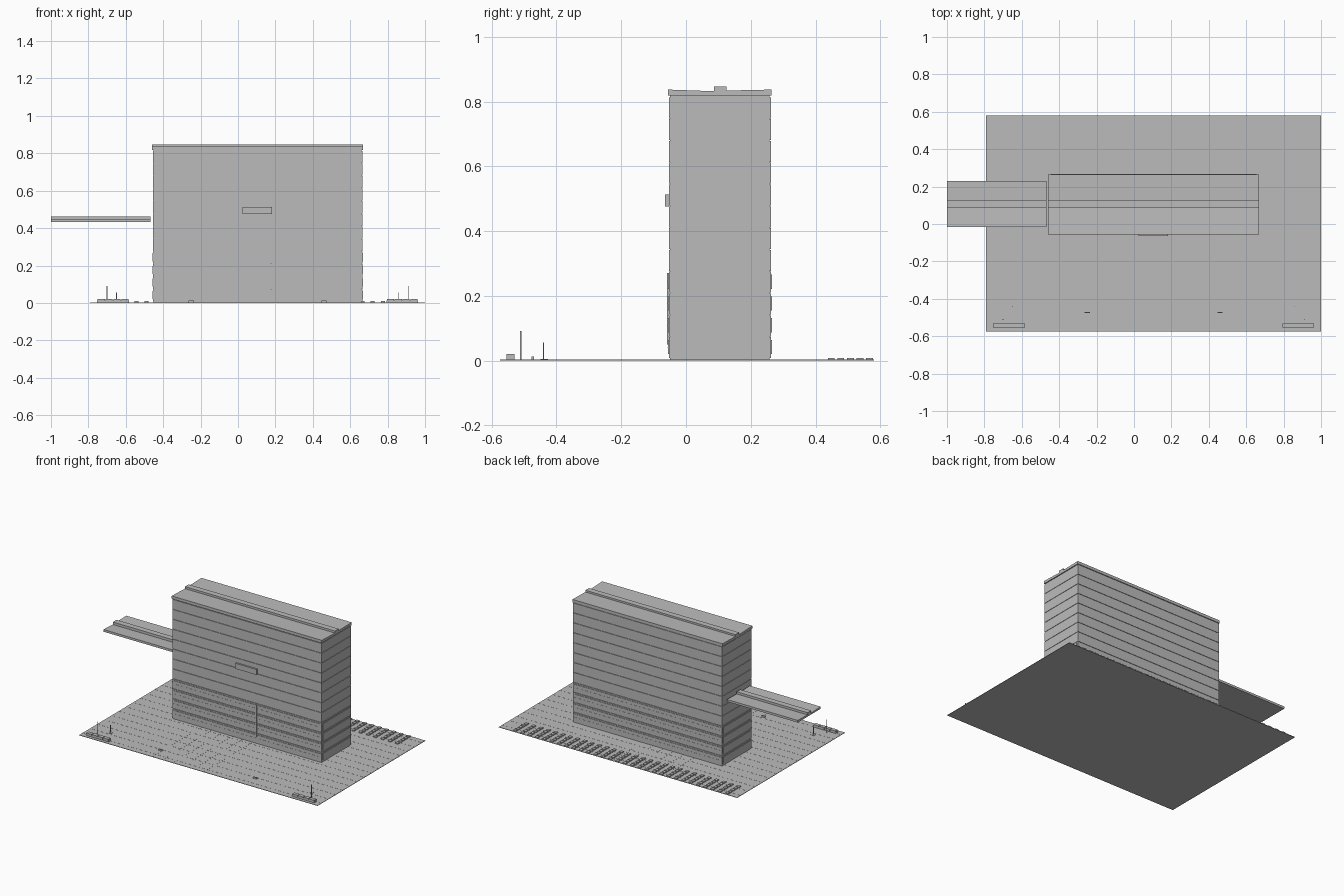
import bpy, bmesh
from mathutils import Matrix, Vector

cube = bpy.data.objects.get("Cube")
if cube:
    bpy.data.objects.remove(cube, do_unlink=True)

grey = bpy.data.materials.new("plain grey")
grey.use_nodes = True
colour = (0.5, 0.5, 0.5, 1)
grey.diffuse_color = colour
grey.node_tree.nodes["Principled BSDF"].inputs["Base Color"].default_value = colour


def finish(name, bm):
    bmesh.ops.recalc_face_normals(bm, faces=bm.faces)
    mesh = bpy.data.meshes.new(name)
    bm.to_mesh(mesh)
    bm.free()
    mesh.materials.append(grey)
    ob = bpy.data.objects.new(name, mesh)
    bpy.context.collection.objects.link(ob)
    return ob


def boxes(name, spans):
    """One object from boxes given as (x0, x1, y0, y1, z0, z1)."""
    bm = bmesh.new()
    for x0, x1, y0, y1, z0, z1 in spans:
        centre = Vector((x0 + x1, y0 + y1, z0 + z1)) / 2
        size = Matrix.Diagonal((x1 - x0, y1 - y0, z1 - z0, 1))
        bmesh.ops.create_cube(bm, size=1, matrix=Matrix.Translation(centre) @ size)
    return finish(name, bm)


def extrude_x(name, profile, x0, x1):
    """Extrude a (y, z) outline along x."""
    bm = bmesh.new()
    face = bm.faces.new([bm.verts.new((x0, y, z)) for y, z in profile])
    new = bmesh.ops.extrude_face_region(bm, geom=[face])["geom"]
    verts = [v for v in new if isinstance(v, bmesh.types.BMVert)]
    bmesh.ops.translate(bm, verts=verts, vec=(x1 - x0, 0, 0))
    return finish(name, bm)


# Extents of the plaza and the tower
GX0, GX1, GY0, GY1, GZ = -0.79, 1.0, -0.575, 0.58, 0.003
X0, X1, Y0, Y1 = -0.455, 0.665, -0.053, 0.262
BASE, STOREY = 0.008, 0.0673

# Plaza with paving joints
boxes("plaza", [(GX0, GX1, GY0, GY1, 0, GZ)])
pitch, joint = 0.077, 0.0012
boxes("paving_joints_long", [(GX0, GX1, y - joint, y + joint, GZ, GZ + 0.0006)
                             for y in (0.0035 + pitch * i for i in range(-7, 8))])
boxes("paving_joints_cross", [(x - joint, x + joint, GY0, GY1, GZ, GZ + 0.0005)
                              for x in (-0.24 + pitch * i for i in range(6))])

# Tower: recessed core and twelve stacked storeys with fine joints
boxes("tower_core", [(X0 + 0.004, X1 - 0.004, Y0 + 0.004, Y1 - 0.004, GZ, 0.825)])
boxes("storeys", [(X0, X1, Y0, Y1, BASE + STOREY * i, BASE + STOREY * (i + 1) - 0.0025)
                  for i in range(12)])

# Projecting window bands on the four lower storeys
p = 0.003
bands, rails = [], []
for i in range(4):
    z = BASE + STOREY * i
    bands.append((X0 - p, X1 + p, Y0 + 0.008, Y1 - 0.008, z + 0.012, z + 0.056))
    bands.append((X0 + 0.008, X1 - 0.008, Y0 - p, Y1 + p, z + 0.012, z + 0.056))
    rails.append((X0 + 0.01, X1 - 0.01, Y0 - p - 0.001, Y1 + p + 0.001, z + 0.033, z + 0.0345))
boxes("window_bands", bands)
boxes("window_rails", rails)

# Entrance post and sign plate on the front
boxes("front_post", [(0.174, 0.181, Y0 - 0.006, Y0, 0.05, 0.27)])
boxes("sign_plate", [(0.025, 0.183, Y0 - 0.012, Y0, 0.476, 0.513)])


# Roof and side canopy: slabs with a raised spine
def spined_slab(name, x0, x1, y0, y1, low, top, ridge):
    a, b = 0.086, 0.125
    extrude_x(name, [(y0, low), (y0, top), (a, top - 0.005), (a, ridge), (b, ridge),
                     (b, top - 0.003), (y1, top), (y1, low)], x0, x1)


spined_slab("roof", X0 - 0.004, X1 + 0.003, Y0 - 0.003, Y1 + 0.002, 0.818, 0.837, 0.846)
spined_slab("canopy", -1.0, -0.468, -0.015, 0.23, 0.434, 0.449, 0.461)

# Rows of small paving blocks along the back
boxes("back_blocks", [(x - 0.011, x + 0.011, y, y + 0.021, GZ, 0.009)
                      for x in (-0.708 + 0.0549 * i for i in range(30))
                      for y in (0.438 + 0.0295 * j for j in range(5))])

# Mirrored front corners: planters, poles and kerb pieces
middle = 0.105
planters, poles, stubs = [], [], []
for s in (-1, 1):
    def span(cx, half):
        return middle + s * cx - half, middle + s * cx + half
    planters += [(*span(0.71 + 0.042 * i, 0.019), -0.555, -0.53, GZ, 0.02) for i in range(4)]
    planters.append((*span(0.773, 0.085), -0.553, -0.532, GZ, 0.012))
    poles.append((*span(0.805, 0.002), -0.512, -0.508, GZ, 0.091))
    poles.append((*span(0.755, 0.002), -0.442, -0.438, GZ, 0.056))
    stubs.append((*span(0.755, 0.012), -0.45, -0.426, GZ, 0.005))
    stubs.append((*span(0.355, 0.014), -0.477, -0.47, GZ, 0.013))
boxes("planters", planters)
boxes("lamp_poles", poles)
boxes("kerb_stubs", stubs)
